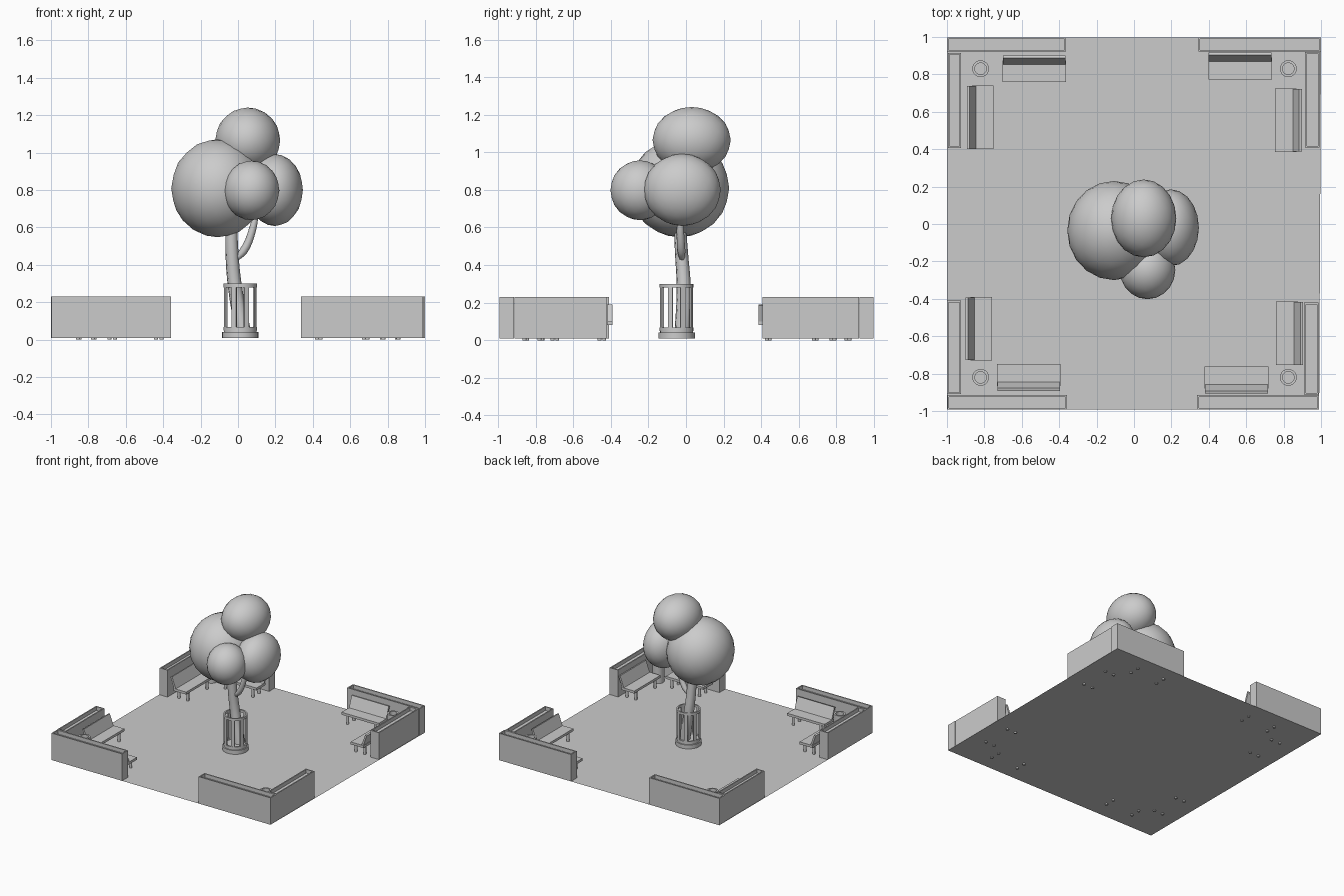
import bpy, bmesh, math
from mathutils import Matrix, Vector

if "Cube" in bpy.data.objects:
    bpy.data.objects.remove(bpy.data.objects["Cube"])

FLOOR = 0.01


def add_object(name, bm, smooth=False):
    bmesh.ops.recalc_face_normals(bm, faces=bm.faces)
    mesh = bpy.data.meshes.new(name)
    bm.to_mesh(mesh)
    bm.free()
    ob = bpy.data.objects.new(name, mesh)
    bpy.context.collection.objects.link(ob)
    if smooth:
        bpy.ops.object.select_all(action='DESELECT')
        ob.select_set(True)
        bpy.context.view_layer.objects.active = ob
        bpy.ops.object.shade_smooth_by_angle(angle=math.radians(40))
    return ob


def box(bm, x0, x1, y0, y1, z0, z1):
    m = Matrix.Translation(((x0 + x1) / 2, (y0 + y1) / 2, (z0 + z1) / 2))
    m = m @ Matrix.Diagonal((x1 - x0, y1 - y0, z1 - z0, 1))
    return bmesh.ops.create_cube(bm, size=1, matrix=m)['verts']


def cylinder(bm, x, y, z0, z1, r, sides):
    bmesh.ops.create_cone(bm, cap_ends=True, segments=sides, radius1=r, radius2=r, depth=z1 - z0,
                          matrix=Matrix.Translation((x, y, (z0 + z1) / 2)))


def lathe(bm, x, y, profile, sides, closed=False):
    """Spin (radius, z) points round a vertical axis."""
    rings = [[bm.verts.new((x + r * math.cos(a), y + r * math.sin(a), z))
              for a in (2 * math.pi * i / sides for i in range(sides))] for r, z in profile]
    pairs = list(zip(rings, rings[1:])) + ([(rings[-1], rings[0])] if closed else [])
    for a, b in pairs:
        for i in range(sides):
            j = (i + 1) % sides
            bm.faces.new((a[i], a[j], b[j], b[i]))
    if not closed:
        bm.faces.new(rings[0])
        bm.faces.new(rings[-1])


def tube(name, points, sides=10):
    """Tapered limb through (x, y, z, radius) points."""
    cu = bpy.data.curves.new(name, 'CURVE')
    cu.dimensions = '3D'
    cu.bevel_depth = 1
    cu.bevel_resolution = 2
    cu.use_fill_caps = True
    cu.resolution_u = 4
    sp = cu.splines.new('BEZIER')
    sp.bezier_points.add(len(points) - 1)
    for p, (x, y, z, r) in zip(sp.bezier_points, points):
        p.co = (x, y, z)
        p.radius = r
        p.handle_left_type = p.handle_right_type = 'AUTO'
    ob = bpy.data.objects.new(name, cu)
    bpy.context.collection.objects.link(ob)


# paved ground sheet
bm = bmesh.new()
bm.faces.new([bm.verts.new((x, y, FLOOR)) for x, y in
              ((-1, -0.993), (0.99, -0.993), (1, 0.997), (-1, 0.997))])
add_object("ground", bm)

# planter walls with a recessed bed, two per corner
planters = [
    (-1.0, -0.363, 0.922, 0.997), (-0.995, -0.925, 0.407, 0.915),
    (0.345, 1.0, 0.922, 0.997), (0.915, 0.993, 0.408, 0.92),
    (-0.997, -0.357, -0.993, -0.915), (-1.0, -0.925, -0.91, -0.41),
    (0.337, 0.99, -0.993, -0.915), (0.91, 0.987, -0.912, -0.42)]
for x0, x1, y0, y1 in planters:
    bm = bmesh.new()
    box(bm, x0, x1, y0, y1, FLOOR, 0.23)
    top = max(bm.faces, key=lambda f: f.calc_center_median().z)
    bmesh.ops.inset_region(bm, faces=[top], thickness=0.013)
    inner = bmesh.ops.extrude_discrete_faces(bm, faces=[top])['faces'][0]
    bmesh.ops.translate(bm, verts=inner.verts, vec=(0, 0, -0.03))
    add_object("planter", bm)


# benches: built along x with the backrest towards +y, then turned
def bench(x, y, turn):
    m = Matrix.Translation((x, y, 0)) @ Matrix.Rotation(math.radians(turn), 4, 'Z')
    seat = bmesh.new()
    box(seat, -0.17, 0.17, -0.072, 0.045, 0.08, 0.1)
    back = bmesh.new()
    profile = ((0.024, 0.1), (0.058, 0.19), (0.072, 0.186), (0.039, 0.095))
    ends = [[back.verts.new((s * 0.168, py, pz)) for py, pz in profile] for s in (-1, 1)]
    for e in ends:
        back.faces.new(e)
    for i in range(4):
        j = (i + 1) % 4
        back.faces.new((ends[0][i], ends[0][j], ends[1][j], ends[1][i]))
    legs = bmesh.new()
    for lx in (-0.125, 0.125):
        for ly in (-0.055, 0.025):
            cylinder(legs, lx, ly, 0, 0.085, 0.011, 10)
    for name, part in (("bench_seat", seat), ("bench_back", back), ("bench_legs", legs)):
        part.transform(m)
        add_object(name, part, smooth=name == "bench_legs")


for b in ((-0.533, 0.83, 0), (0.567, 0.845, 0), (-0.563, -0.82, 180), (0.548, -0.835, 180),
          (-0.822, 0.57, 90), (-0.83, -0.56, 90), (0.825, 0.555, -90), (0.832, -0.585, -90)):
    bench(*b)

# litter bins, one in each corner
for x in (-0.82, 0.825):
    for y in (0.83, -0.82):
        bm = bmesh.new()
        lathe(bm, x, y, [(0.045, FLOOR), (0.045, 0.185), (0.031, 0.185), (0.031, 0.04)], 20)
        add_object("litter_bin", bm, smooth=True)

# tree guard: base, two hoops and upright bars
CX, CY = 0.012, -0.05
bm = bmesh.new()
lathe(bm, CX, CY, [(0.097, FLOOR), (0.097, 0.042), (0.088, 0.042), (0.088, 0.055)], 24)
add_object("tree_base", bm, smooth=True)
bm = bmesh.new()
for z0, z1 in ((0.05, 0.068), (0.28, 0.3)):
    lathe(bm, CX, CY, [(0.09, z0), (0.09, z1), (0.078, z1), (0.078, z0)], 24, closed=True)
add_object("guard_hoops", bm, smooth=True)
bm = bmesh.new()
for i in range(8):
    verts = box(bm, 0.079, 0.089, -0.013, 0.013, 0.06, 0.285)
    bmesh.ops.transform(bm, verts=verts, matrix=Matrix.Translation((CX, CY, 0))
                        @ Matrix.Rotation(math.pi * (i + 0.5) / 4, 4, 'Z'))
add_object("guard_bars", bm)

# trunk and side branch
tube("trunk", [(0.03, -0.02, 0.03, 0.042), (-0.016, -0.012, 0.28, 0.038),
               (-0.033, -0.025, 0.48, 0.035), (-0.035, -0.035, 0.68, 0.03)])
tube("branch", [(-0.025, -0.02, 0.42, 0.012), (0.03, -0.025, 0.475, 0.022),
                (0.075, -0.03, 0.58, 0.02), (0.1, -0.03, 0.7, 0.014)])

# crown: four leafy lobes (centre, radii)
for centre, radii in (((-0.107, -0.035, 0.81), (0.25, 0.265, 0.262)),
                      ((0.052, 0.03, 1.065), (0.174, 0.208, 0.176)),
                      ((0.197, -0.02, 0.80), (0.15, 0.205, 0.192)),
                      ((0.072, -0.245, 0.798), (0.149, 0.157, 0.159))):
    bm = bmesh.new()
    bmesh.ops.create_icosphere(bm, subdivisions=3, radius=1,
                               matrix=Matrix.Translation(centre) @ Matrix.Diagonal((*radii, 1)))
    add_object("leaf_lobe", bm, smooth=True)
